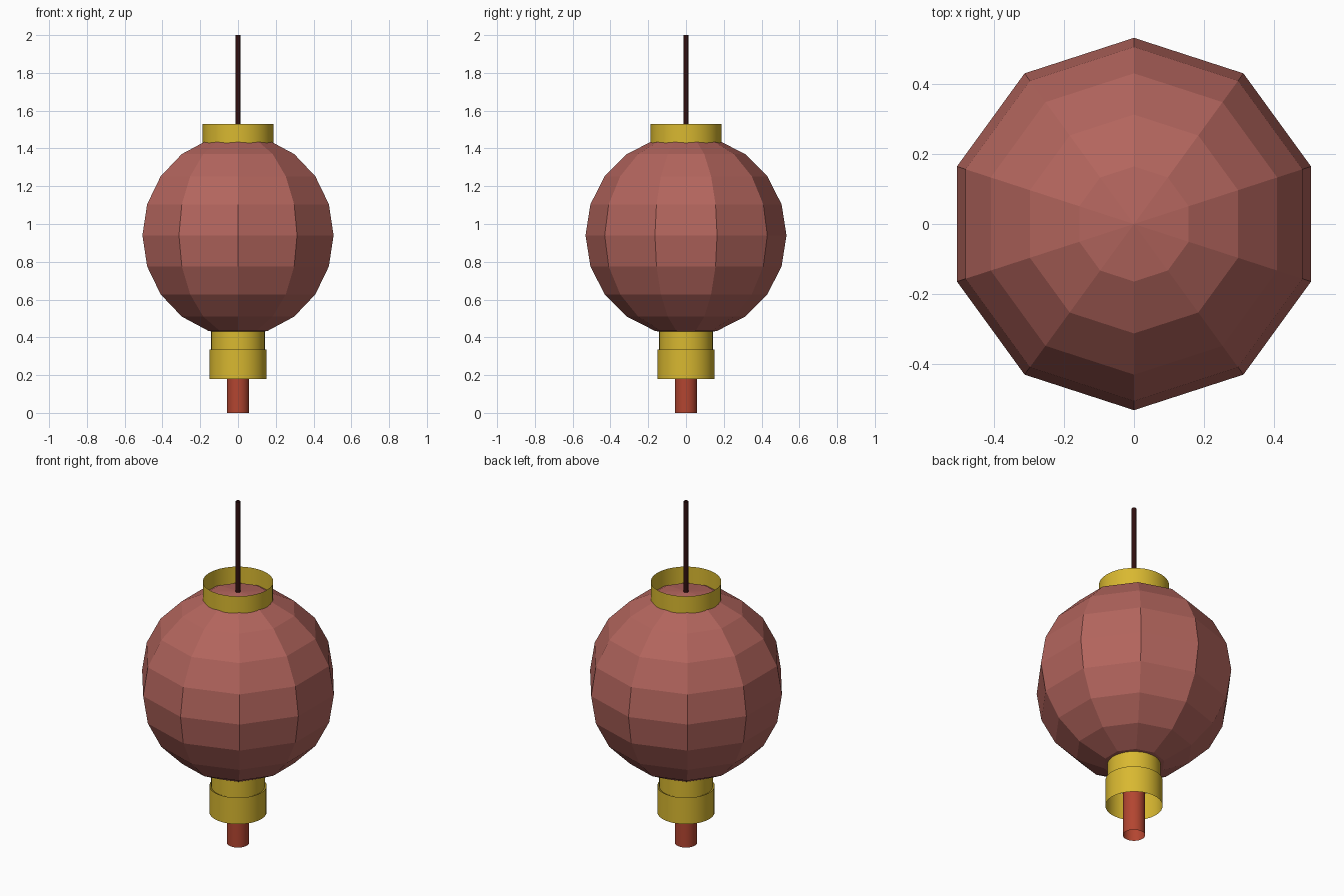
import bpy, bmesh
from mathutils import Matrix

if "Cube" in bpy.data.objects:
    bpy.data.objects.remove(bpy.data.objects["Cube"])


def material(name, rgb):
    mat = bpy.data.materials.new(name)
    mat.diffuse_color = (*rgb, 1)
    mat.use_nodes = True
    mat.node_tree.nodes["Principled BSDF"].inputs["Base Color"].default_value = mat.diffuse_color
    return mat


def add_object(name, bm, mat, smooth):
    for face in bm.faces:
        face.smooth = smooth
    mesh = bpy.data.meshes.new(name)
    bm.to_mesh(mesh)
    bm.free()
    mesh.materials.append(mat)
    obj = bpy.data.objects.new(name, mesh)
    bpy.context.collection.objects.link(obj)
    return obj


def tube(name, radius, z0, z1, sides, mat):
    """Open-ended cylinder wall standing on the z axis."""
    bm = bmesh.new()
    bmesh.ops.create_cone(bm, cap_ends=False, segments=sides,
                          radius1=radius, radius2=radius, depth=z1 - z0,
                          matrix=Matrix.Translation((0, 0, (z0 + z1) / 2)))
    return add_object(name, bm, mat, True)


paper = material("paper_red", (0.45, 0.13, 0.11))
gold = material("gold", (0.69, 0.48, 0.03))
tassel_red = material("tassel_red", (0.45, 0.06, 0.03))
cord_dark = material("cord_dark", (0.03, 0.005, 0.005))

# Faceted paper globe
bm = bmesh.new()
bmesh.ops.create_uvsphere(bm, u_segments=10, v_segments=10, radius=0.532,
                          matrix=Matrix.Translation((0, 0, 0.94)))
add_object("lantern_globe", bm, paper, False)

# Gold collars above and below the globe
tube("top_collar", 0.187, 1.42, 1.53, 32, gold)
tube("lower_collar", 0.142, 0.33, 0.44, 32, gold)
tube("tassel_cap", 0.152, 0.18, 0.335, 32, gold)

# Tassel and hanging cord
tube("tassel", 0.059, 0.0, 0.42, 32, tassel_red)
tube("hanging_cord", 0.013, 1.45, 2.0, 12, cord_dark)
